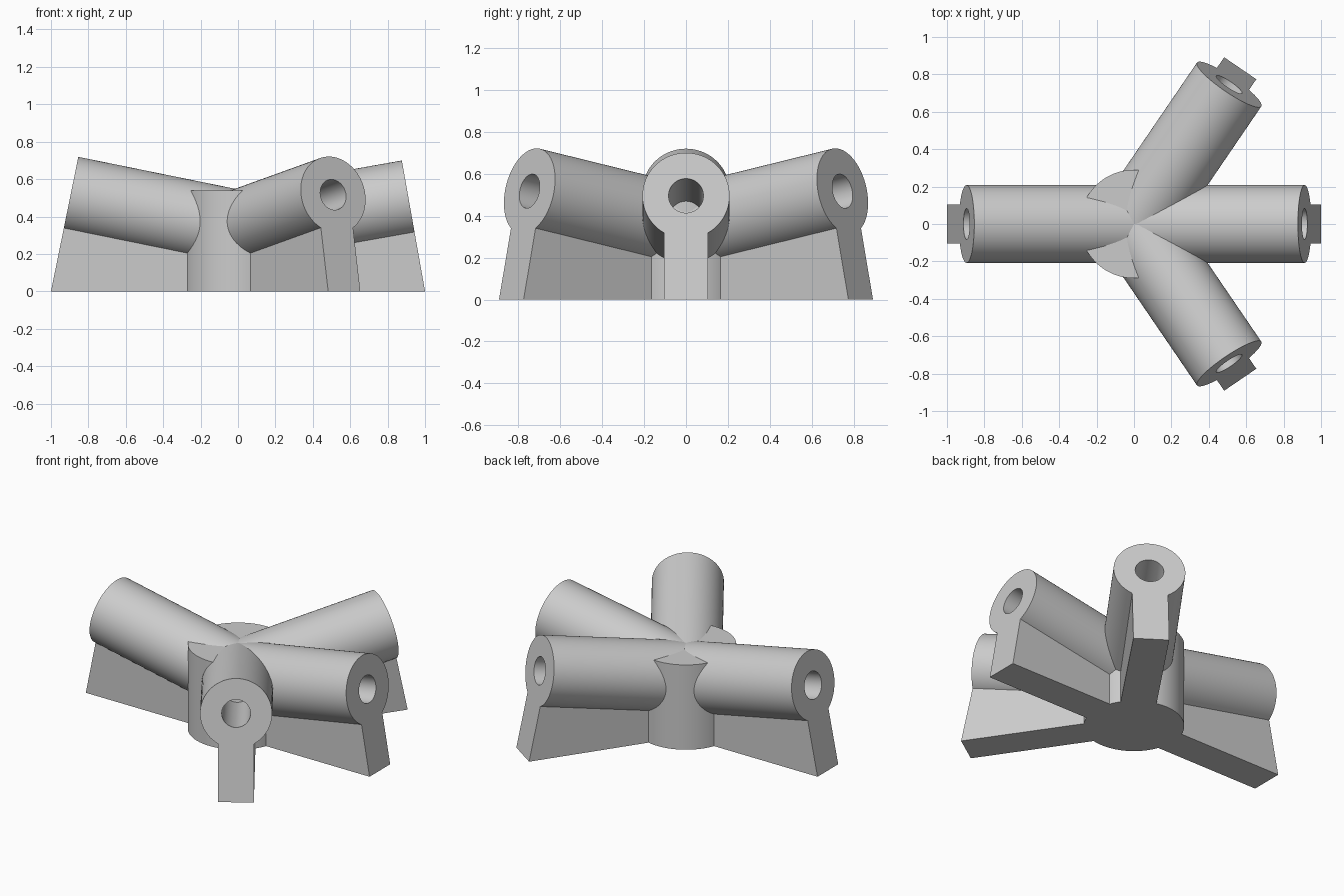
import bpy
import bmesh
from math import radians, sin, cos, tan, pi
from mathutils import Matrix, Vector

if "Cube" in bpy.data.objects:
    bpy.data.objects.remove(bpy.data.objects["Cube"], do_unlink=True)

TUBE_R = 0.208      # outer radius of each socket
BORE_R = 0.083      # radius of the blind hole
BORE_START = 0.30   # distance of the hole floor from the hub
AXIS_Z = 0.333      # height where all socket axes meet
HUB_R, HUB_TOP = 0.29, 0.54
WEB_HALF = 0.104    # half thickness of the support webs
SEGMENTS = 72

grey = bpy.data.materials.new("light grey")
grey.use_nodes = True
colour = (0.6, 0.6, 0.6, 1)
grey.diffuse_color = colour
grey.node_tree.nodes["Principled BSDF"].inputs["Base Color"].default_value = colour


def finish(bm, name, matrix, smooth=True):
    bmesh.ops.remove_doubles(bm, verts=bm.verts, dist=1e-5)
    bmesh.ops.recalc_face_normals(bm, faces=bm.faces)
    mesh = bpy.data.meshes.new(name)
    bm.to_mesh(mesh)
    bm.free()
    mesh.materials.append(grey)
    obj = bpy.data.objects.new(name, mesh)
    bpy.context.collection.objects.link(obj)
    obj.matrix_world = matrix
    if smooth:
        bpy.ops.object.select_all(action='DESELECT')
        obj.select_set(True)
        bpy.context.view_layer.objects.active = obj
        bpy.ops.object.shade_smooth_by_angle(angle=radians(30))
    return obj


def lathe(name, profile, axis, matrix):
    bm = bmesh.new()
    verts = [bm.verts.new(p) for p in profile]
    edges = [bm.edges.new(pair) for pair in zip(verts, verts[1:])]
    bmesh.ops.spin(bm, geom=verts + edges, cent=(0, 0, 0), axis=axis,
                   angle=2 * pi, steps=SEGMENTS)
    return finish(bm, name, matrix)


def arm(name, heading, pitch, reach):
    """Bored socket tilted upward, with a web down to the ground."""
    slope = tan(pitch)
    # End face is square to the axis and touches the ground at reach
    end_x = (reach - slope * AXIS_Z) / (1 + slope ** 2)
    end_z = AXIS_Z + slope * end_x
    length = end_x / cos(pitch)
    turn = Matrix.Rotation(heading, 4, 'Z')
    tilt = turn @ Matrix.Translation((0, 0, AXIS_Z)) @ Matrix.Rotation(-pitch, 4, 'Y')

    # Socket with blind hole
    lathe(name + "_socket", [(0, 0, 0), (0, 0, TUBE_R), (length, 0, TUBE_R),
                             (length, 0, BORE_R), (BORE_START, 0, BORE_R),
                             (BORE_START, 0, 0)], (1, 0, 0), tilt)

    # Web, whose top edges lie on the socket wall
    drop = (TUBE_R ** 2 - WEB_HALF ** 2) ** 0.5
    outline = [(0, 0), (reach, 0),
               (end_x + drop * sin(pitch), end_z - drop * cos(pitch)),
               (0, AXIS_Z - drop / cos(pitch))]
    bm = bmesh.new()
    face = bm.faces.new([bm.verts.new((x, -WEB_HALF, z)) for x, z in outline])
    side = bmesh.ops.extrude_face_region(bm, geom=[face])
    bmesh.ops.translate(bm, vec=Vector((0, 2 * WEB_HALF, 0)),
                        verts=[g for g in side["geom"] if isinstance(g, bmesh.types.BMVert)])
    finish(bm, name + "_web", turn, smooth=False)


# Central hub
lathe("hub", [(0, 0, 0), (HUB_R, 0, 0), (HUB_R, 0, HUB_TOP), (0, 0, HUB_TOP)],
      (0, 0, 1), Matrix.Identity(4))

# Four arms
arm("right_arm", pi, radians(11.5), 1.0)
arm("left_arm", 0, radians(10.05), 1.0)
for label, sign in (("front", -1), ("back", 1)):
    arm(label + "_arm", sign * radians(55.7), radians(11.5), 1.008)
